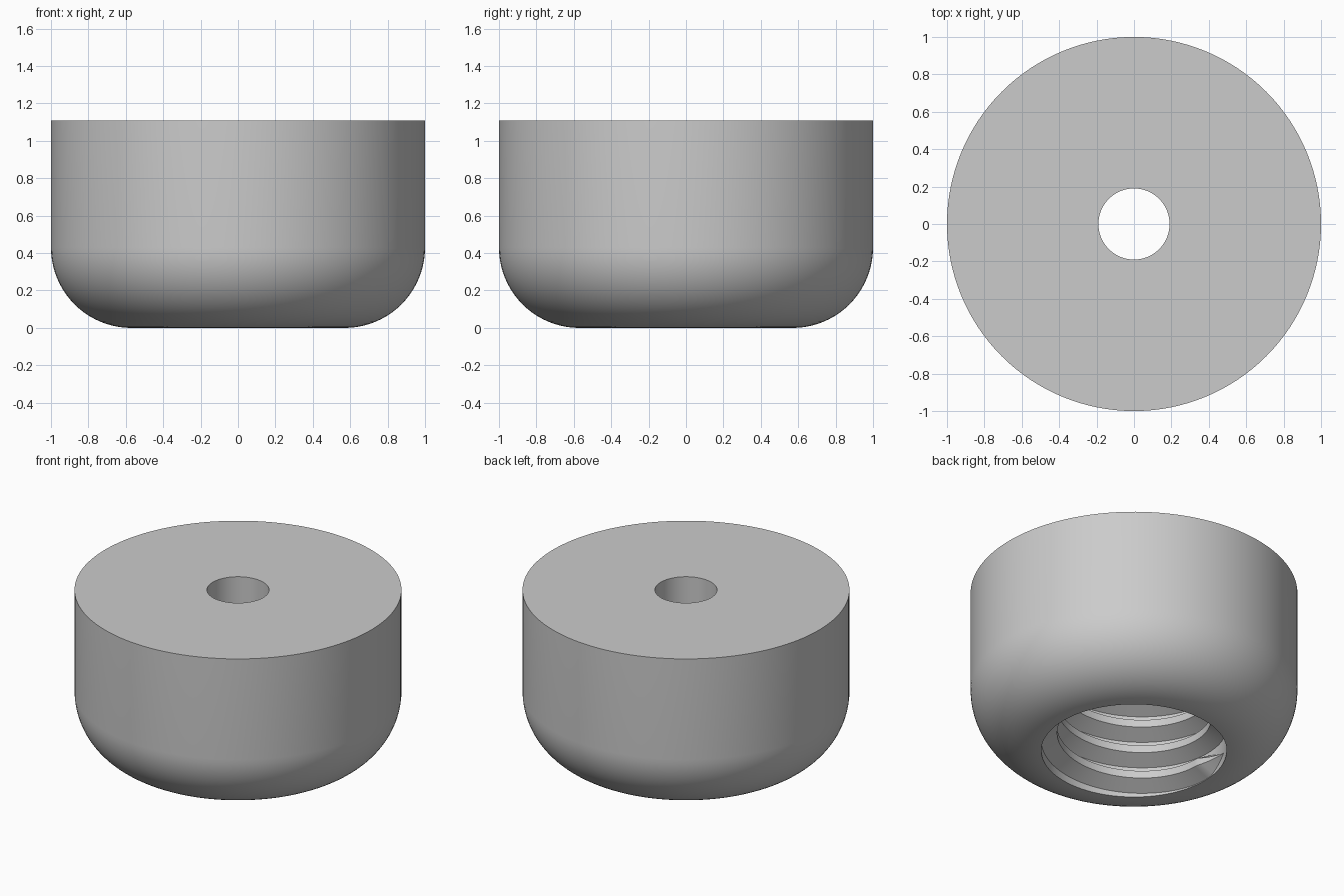
import bpy, bmesh
from math import sin, cos, pi, radians

cube = bpy.data.objects.get("Cube")
if cube:
    bpy.data.objects.remove(cube, do_unlink=True)

HEIGHT, OUTER, FILLET = 1.11, 1.0, 0.43
BORE, MINOR, DEPTH, HOLE = 0.567, 0.47, 0.85, 0.19
PITCH, SEGMENTS = 0.18, 128

grey = bpy.data.materials.new("light_grey")
grey.use_nodes = True
grey.diffuse_color = (0.6, 0.6, 0.6, 1)
grey.node_tree.nodes["Principled BSDF"].inputs["Base Color"].default_value = (0.6, 0.6, 0.6, 1)


def finish(name, bm):
    bmesh.ops.recalc_face_normals(bm, faces=bm.faces)
    mesh = bpy.data.meshes.new(name)
    bm.to_mesh(mesh)
    bm.free()
    mesh.materials.append(grey)
    obj = bpy.data.objects.new(name, mesh)
    bpy.context.collection.objects.link(obj)
    bpy.ops.object.select_all(action='DESELECT')
    obj.select_set(True)
    bpy.context.view_layer.objects.active = obj
    bpy.ops.object.shade_smooth_by_angle(angle=radians(30))
    return obj


# Cap body: closed profile with a rounded lower edge, a wide bore and a small top hole
steps = 20
profile = [(BORE, 0)]
for i in range(steps + 1):
    a = pi / 2 * i / steps
    profile.append((OUTER - FILLET + FILLET * sin(a), FILLET - FILLET * cos(a)))
profile += [(OUTER, HEIGHT), (HOLE, HEIGHT), (HOLE, DEPTH), (BORE, DEPTH)]

bm = bmesh.new()
verts = [bm.verts.new((r, 0, z)) for r, z in profile]
edges = [bm.edges.new((v, verts[i - 1])) for i, v in enumerate(verts)]
bmesh.ops.spin(bm, geom=verts + edges, cent=(0, 0, 0), axis=(0, 0, 1),
               angle=2 * pi, steps=SEGMENTS, use_merge=False)
bmesh.ops.remove_doubles(bm, verts=bm.verts, dist=0.0001)
finish("cap_body", bm)

# Internal thread: trapezoid ridge swept up a right-handed helix, tapered at both ends
START, TAPER, TURNS = radians(155), radians(20), 4.0
count = int(TURNS * SEGMENTS)
bm = bmesh.new()
previous = None
for i in range(count + 1):
    turn = 2 * pi * i / SEGMENTS
    size = max(0.02, min(1, turn / TAPER, (TURNS * 2 * pi - turn) / TAPER))
    centre = 0.067 + PITCH * turn / (2 * pi)
    crest = BORE - (BORE - MINOR) * size
    section = [(BORE + 0.003, -0.079), (crest, -0.025), (crest, 0.025), (BORE + 0.003, 0.079)]
    ring = [bm.verts.new((r * cos(START + turn), r * sin(START + turn),
                          max(0.002, centre + h * size))) for r, h in section]
    if previous:
        for k in range(4):
            n = (k + 1) % 4
            bm.faces.new((previous[k], previous[n], ring[n], ring[k]))
    else:
        bm.faces.new(ring)
    previous = ring
bm.faces.new(previous)
finish("internal_thread", bm)
